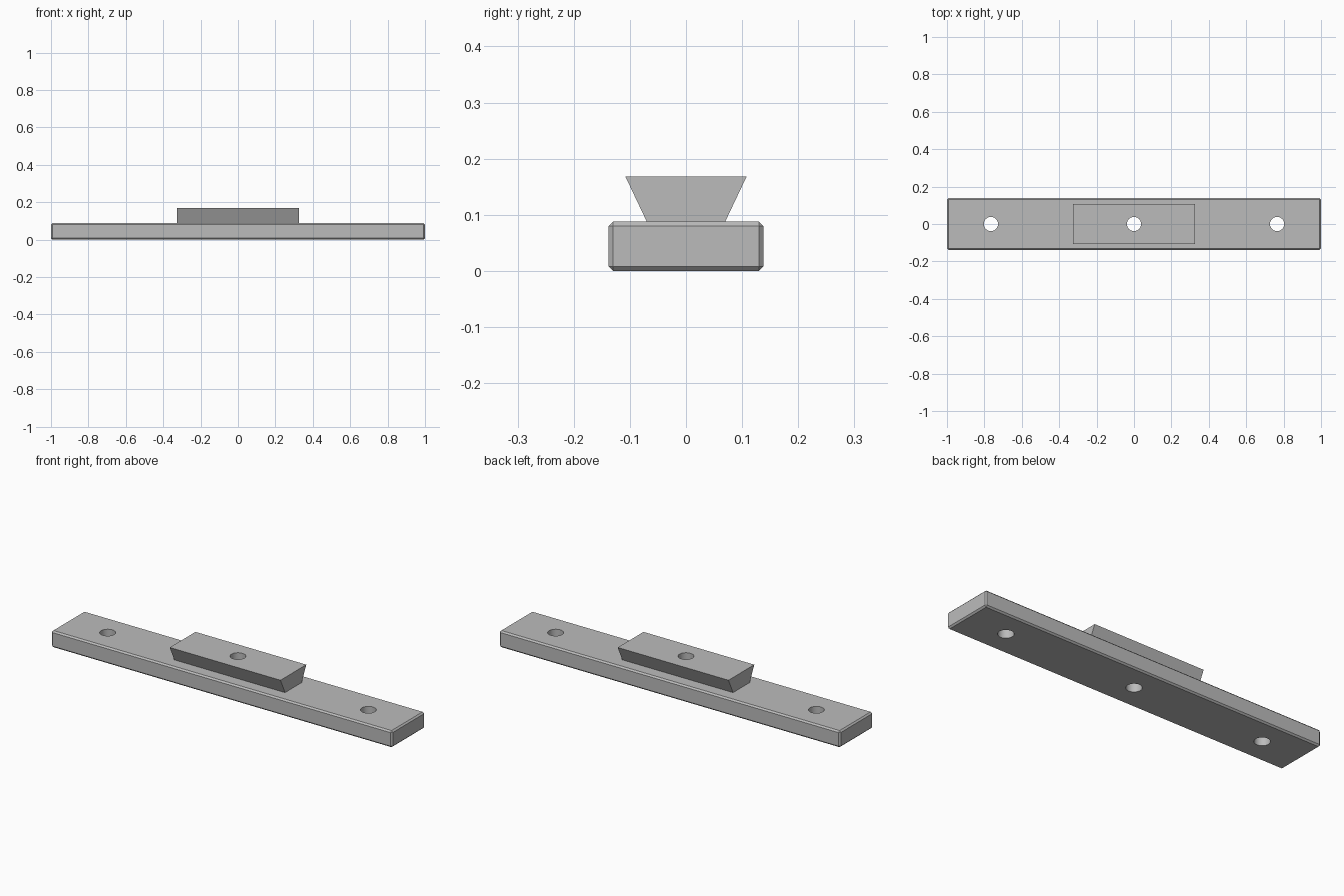
import bpy
import bmesh

LENGTH, WIDTH, HEIGHT, CHAMFER = 2.0, 0.276, 0.088, 0.008
RAIL_HALF_LENGTH, RAIL_TOP = 0.325, 0.168
HOLE_RADIUS, HOLE_SPACING = 0.038, 0.765

if "Cube" in bpy.data.objects:
    bpy.data.objects.remove(bpy.data.objects["Cube"], do_unlink=True)

grey = bpy.data.materials.new("plain grey")
grey.use_nodes = True
colour = (0.5, 0.5, 0.5, 1)
grey.diffuse_color = colour
grey.node_tree.nodes["Principled BSDF"].inputs["Base Color"].default_value = colour


def finish(bm, name):
    bmesh.ops.recalc_face_normals(bm, faces=bm.faces)
    mesh = bpy.data.meshes.new(name)
    bm.to_mesh(mesh)
    bm.free()
    mesh.materials.append(grey)
    obj = bpy.data.objects.new(name, mesh)
    bpy.context.collection.objects.link(obj)
    return obj


def apply_boolean(target, tool, operation):
    mod = target.modifiers.new(operation.lower(), "BOOLEAN")
    mod.operation, mod.solver, mod.object = operation, "EXACT", tool
    bpy.context.view_layer.objects.active = target
    bpy.ops.object.modifier_apply(modifier=mod.name)
    bpy.data.objects.remove(tool, do_unlink=True)


# Long base bar with chamfered edges
bm = bmesh.new()
bmesh.ops.create_cube(bm, size=1)
for v in bm.verts:
    v.co.x *= LENGTH
    v.co.y *= WIDTH
    v.co.z = (v.co.z + 0.5) * HEIGHT
bmesh.ops.bevel(bm, geom=bm.edges[:], offset=CHAMFER, segments=1,
                affect="EDGES", profile=0.5)
bar = finish(bm, "dovetail_bar")

# Dovetail rail, wider at the top, extruded along x
bm = bmesh.new()
profile = [(-0.07, HEIGHT), (0.07, HEIGHT), (0.108, RAIL_TOP), (-0.108, RAIL_TOP)]
face = bm.faces.new([bm.verts.new((-RAIL_HALF_LENGTH, y, z)) for y, z in profile])
ext = bmesh.ops.extrude_face_region(bm, geom=[face])["geom"]
bmesh.ops.translate(bm, vec=(2 * RAIL_HALF_LENGTH, 0, 0),
                    verts=[g for g in ext if isinstance(g, bmesh.types.BMVert)])
apply_boolean(bar, finish(bm, "dovetail_rail"), "UNION")

# Three vertical screw holes
for x in (-HOLE_SPACING, 0, HOLE_SPACING):
    bm = bmesh.new()
    bmesh.ops.create_cone(bm, cap_ends=True, segments=48, radius1=HOLE_RADIUS,
                          radius2=HOLE_RADIUS, depth=1)
    bmesh.ops.translate(bm, vec=(x, 0, 0), verts=bm.verts)
    cutter = finish(bm, "hole_cutter")
    cutter.hide_render = True
    apply_boolean(bar, cutter, "DIFFERENCE")

# Round hole walls, crisp chamfers
bpy.ops.object.select_all(action="DESELECT")
bar.select_set(True)
bpy.context.view_layer.objects.active = bar
bpy.ops.object.shade_smooth_by_angle(angle=0.5)
